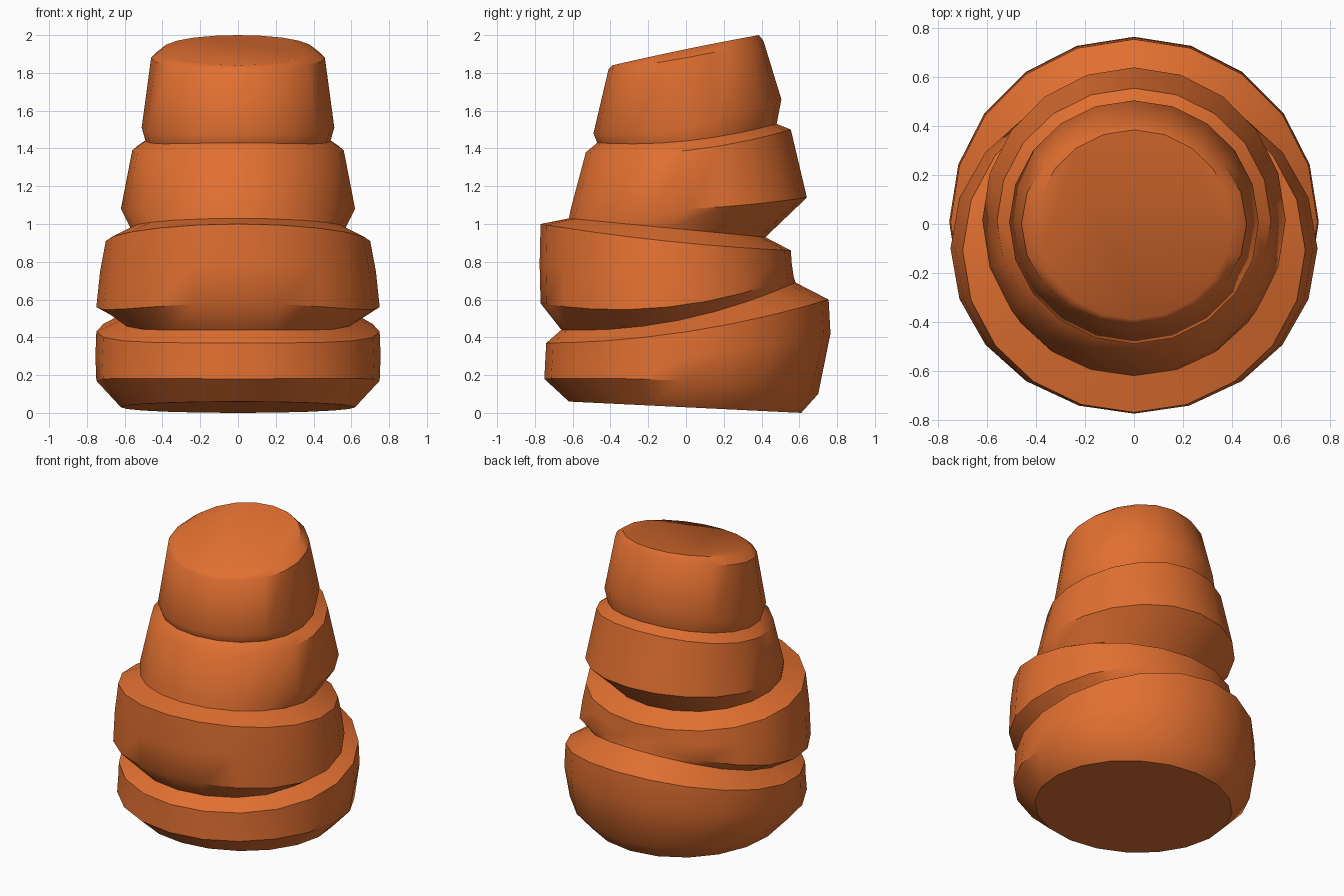
import bpy, bmesh, math

if "Cube" in bpy.data.objects:
    bpy.data.objects.remove(bpy.data.objects["Cube"])

SIDES = 20
# Tilted rings, bottom to top: front y, front z, back y, back z, half width, side z
RINGS = [
    (-.62, .06, .61, .00, .62, .03),    # base
    (-.75, .18, .70, .10, .75, .17),
    (-.745, .28, .765, .42, .755, .30),
    (-.74, .37, .755, .60, .75, .43),
    (-.66, .44, .58, .69, .62, .49),    # first crease
    (-.77, .58, .57, .72, .75, .56),
    (-.775, .79, .56, .79, .73, .75),
    (-.77, 1.0, .555, .86, .70, .91),
    (-.62, 1.03, .42, .93, .57, .98),   # second crease
    (-.61, 1.08, .64, 1.14, .62, 1.08),
    (-.53, 1.38, .555, 1.50, .56, 1.39),
    (-.47, 1.43, .48, 1.53, .49, 1.44), # third crease
    (-.49, 1.48, .505, 1.66, .51, 1.51),
    (-.41, 1.82, .41, 1.97, .46, 1.88),
    (-.39, 1.84, .385, 2.0, .40, 1.925), # slanted top
]

mat = bpy.data.materials.new("orange")
mat.diffuse_color = (0.75, 0.16, 0.03, 1)
mat.use_nodes = True
mat.node_tree.nodes["Principled BSDF"].inputs["Base Color"].default_value = mat.diffuse_color

bm = bmesh.new()


def ring(yf, zf, yb, zb, hw, zs):
    """Tilted oval through the given front, back and side points."""
    verts = []
    for i in range(SIDES):
        a = math.tau * i / SIDES
        s = math.sin(a)
        z = zs + s * (zb - zf) / 2 + s * s * ((zb + zf) / 2 - zs)
        verts.append(bm.verts.new((hw * math.cos(a), (yf + yb) / 2 + s * (yb - yf) / 2, z)))
    return verts


# Loft the stacked body through the rings and cap both ends
loops = [ring(*r) for r in RINGS]
for low, high in zip(loops, loops[1:]):
    for i in range(SIDES):
        j = (i + 1) % SIDES
        bm.faces.new((low[i], low[j], high[j], high[i]))
bm.faces.new(loops[0][::-1])
bm.faces.new(loops[-1])

mesh = bpy.data.meshes.new("stacked_body")
bm.to_mesh(mesh)
bm.free()
mesh.materials.append(mat)
body = bpy.data.objects.new("stacked_body", mesh)
bpy.context.collection.objects.link(body)
bpy.context.view_layer.objects.active = body
body.select_set(True)
bpy.ops.object.shade_smooth_by_angle(angle=math.radians(40))
